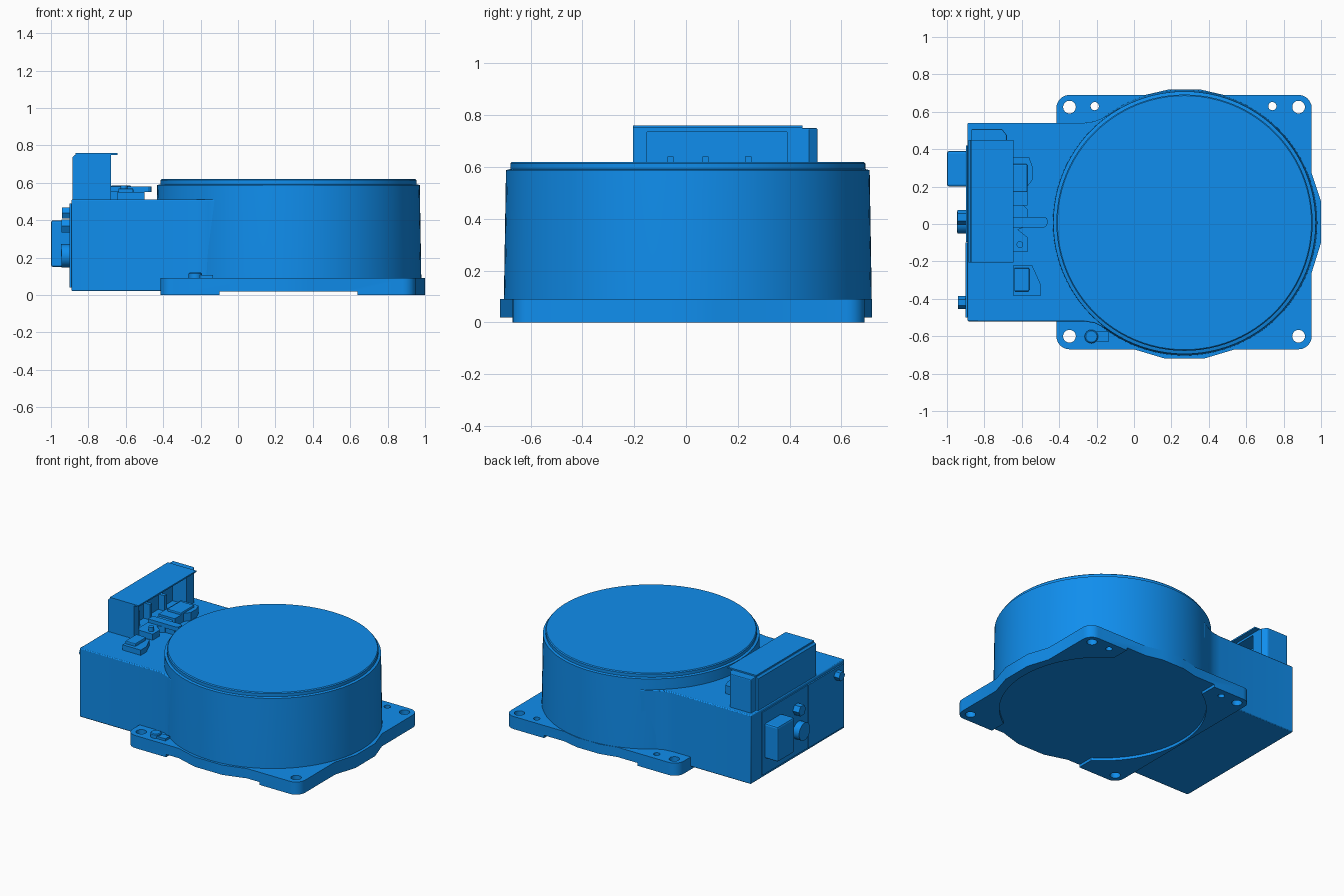
import bpy, bmesh
from math import sin, cos, pi, radians
from mathutils import Matrix

if "Cube" in bpy.data.objects:
    bpy.data.objects.remove(bpy.data.objects["Cube"])

CX, CY = 0.27, 0.007         # drum axis
BLUE = bpy.data.materials.new("blue_paint")
BLUE.diffuse_color = (0.005, 0.27, 0.85, 1.0)
BLUE.use_nodes = True
BLUE.node_tree.nodes["Principled BSDF"].inputs["Base Color"].default_value = BLUE.diffuse_color


def finish(name, bm, bevel=0.0, segs=2):
    bmesh.ops.recalc_face_normals(bm, faces=bm.faces)
    me = bpy.data.meshes.new(name)
    bm.to_mesh(me)
    bm.free()
    me.materials.append(BLUE)
    ob = bpy.data.objects.new(name, me)
    bpy.context.collection.objects.link(ob)
    if bevel:
        m = ob.modifiers.new("bevel", 'BEVEL')
        m.width, m.segments, m.limit_method = bevel, segs, 'ANGLE'
        m.angle_limit = radians(40)
    return ob


def smooth(ob):
    bpy.ops.object.select_all(action='DESELECT')
    ob.select_set(True)
    bpy.context.view_layer.objects.active = ob
    bpy.ops.object.shade_smooth_by_angle(angle=radians(30))
    return ob


def prism(name, pts, lo, hi, axis='z', bevel=0.0):
    """Extrude a profile: (x, y) along z, or (x, z) along y."""
    bm = bmesh.new()
    def at(p, t):
        return (p[0], p[1], t) if axis == 'z' else (p[0], t, p[1])
    a = [bm.verts.new(at(p, lo)) for p in pts]
    b = [bm.verts.new(at(p, hi)) for p in pts]
    bm.faces.new(a)
    bm.faces.new(b)
    n = len(pts)
    for i in range(n):
        bm.faces.new((a[i], a[(i + 1) % n], b[(i + 1) % n], b[i]))
    return finish(name, bm, bevel)


def box(name, x, y, z, bevel=0.0):
    return prism(name, [(x[0], y[0]), (x[1], y[0]), (x[1], y[1]), (x[0], y[1])], *z, bevel=bevel)


def lathe(name, prof, c, n=96):
    """Closed solid of revolution from (radius, z) pairs, capped at both ends."""
    bm = bmesh.new()
    rings = [[bm.verts.new((c[0] + r * cos(2 * pi * i / n), c[1] + r * sin(2 * pi * i / n), z))
              for i in range(n)] for r, z in prof]
    for p, q in zip(rings, rings[1:]):
        for i in range(n):
            j = (i + 1) % n
            bm.faces.new((p[i], p[j], q[j], q[i]))
    bm.faces.new(rings[0])
    bm.faces.new(rings[-1])
    return finish(name, bm)


def stud(name, x, y, z, r, n):
    """Cylinder lying along x."""
    bm = bmesh.new()
    mat = Matrix.Translation(((x[0] + x[1]) / 2, y, z)) @ Matrix.Rotation(pi / 2, 4, 'Y')
    bmesh.ops.create_cone(bm, cap_ends=True, segments=n, radius1=r, radius2=r,
                          depth=x[1] - x[0], matrix=mat)
    return smooth(finish(name, bm))


def cut(ob, cutters):
    bpy.context.view_layer.objects.active = ob
    for c in cutters:
        c.hide_render = True
        m = ob.modifiers.new("cut", 'BOOLEAN')
        m.operation, m.solver, m.object = 'DIFFERENCE', 'EXACT', c
        bpy.ops.object.modifier_apply(modifier=m.name)
        bpy.data.objects.remove(c)


# base plate: rounded square with shallow bulges around the drum
def corner(x, y, start, r=0.07):
    return [(x + r * cos(radians(start + a)), y + r * sin(radians(start + a)))
            for a in range(0, 91, 15)]


outline = (corner(-0.345, -0.60, 180)
           + [(0.0, -0.67), (0.16, -0.718), (0.38, -0.718), (0.54, -0.67)]
           + corner(0.88, -0.60, 270)
           + [(0.95, -0.26), (1.0, -0.10), (1.0, 0.12), (0.95, 0.27)]
           + corner(0.88, 0.62, 0)
           + [(0.48, 0.69), (0.36, 0.718), (0.18, 0.718), (0.06, 0.69)]
           + corner(-0.345, 0.62, 90))
plate = prism("base_plate", outline, 0.0, 0.09)
holes = [(-0.345, 0.625, 0.034), (0.88, 0.625, 0.034), (-0.345, -0.6, 0.034),
         (0.88, -0.6, 0.034), (-0.21, 0.63, 0.022), (0.74, 0.63, 0.022)]
cut(plate, [lathe("hole_cutter", [(r, -0.1), (r, 0.2)], (x, y), 24) for x, y, r in holes]
    + [lathe("recess_cutter", [(0.67, -0.1), (0.67, 0.02)], (CX, CY), 96),
       box("channel_cutter", (-0.1, 0.64), (-0.9, 0.9), (-0.1, 0.02))])
smooth(plate)

# drum with slight draft, stepped lid
smooth(lathe("drum", [(0.71, 0.05), (0.71, 0.095), (0.702, 0.588), (0.685, 0.592),
                      (0.685, 0.614), (0.679, 0.62)], (CX, CY)))

# rear housing flaring into the drum
smooth(prism("rear_housing", [(-0.89, -0.52), (-0.27, -0.52), (-0.21, -0.53), (-0.16, -0.555),
                              (-0.08, -0.60), (0.1, -0.60), (0.1, 0.62), (-0.08, 0.62),
                              (-0.16, 0.57), (-0.21, 0.549), (-0.27, 0.54), (-0.89, 0.54)],
             0.021, 0.512, bevel=0.006))

# rear connector panel
box("rear_panel_left", (-0.90, -0.88), (-0.50, -0.10), (0.04, 0.49))
box("rear_panel_right", (-0.897, -0.88), (-0.095, 0.42), (0.04, 0.49))
box("power_connector", (-1.0, -0.89), (0.20, 0.39), (0.15, 0.40), 0.012)
stud("round_connector", (-0.945, -0.89), 0.01, 0.21, 0.062, 32)
stud("hex_fitting", (-0.945, -0.89), 0.035, 0.37, 0.04, 6)
stud("corner_fitting", (-0.94, -0.89), -0.42, 0.44, 0.034, 6)

# open-fronted cable hood on the housing
hood = prism("cable_hood", [(-0.885, 0.5), (-0.68, 0.5), (-0.68, 0.75), (-0.873, 0.75),
                            (-0.885, 0.738)], -0.205, 0.45, axis='y')
cut(hood, [box("hood_cutter", (-0.79, -0.5), (-0.15, 0.39), (0.53, 0.735))])
box("hood_lip", (-0.87, -0.645), (-0.205, 0.45), (0.75, 0.76))
prism("hood_end_cap", [(-0.87, 0.44), (-0.68, 0.44), (-0.68, 0.475), (-0.705, 0.508),
                       (-0.87, 0.508)], 0.5, 0.75, bevel=0.006)
for i, y in enumerate((-0.06, 0.075, 0.24)):
    box(f"hood_rib_{i + 1}", (-0.80, -0.74), (y - 0.012, y + 0.012), (0.52, 0.64))

# release mechanism in front of the hood
prism("bracket_front", [(-0.70, -0.15), (-0.57, -0.15), (-0.57, -0.07), (-0.62, -0.03),
                        (-0.57, -0.01), (-0.57, 0.08), (-0.61, 0.12), (-0.70, 0.12)], 0.5, 0.555)
prism("bracket_back", [(-0.70, 0.10), (-0.57, 0.10), (-0.57, 0.20), (-0.54, 0.24),
                       (-0.54, 0.30), (-0.56, 0.355), (-0.70, 0.355)], 0.5, 0.57)
box("bracket_cap", (-0.68, -0.57), (0.17, 0.32), (0.55, 0.585), 0.006)
prism("lever", [(-0.70, -0.018), (-0.48, -0.018), (-0.465, -0.008), (-0.462, 0.012),
                (-0.465, 0.03), (-0.48, 0.038), (-0.70, 0.038)], 0.55, 0.58)
box("lever_post", (-0.60, -0.50), (-0.005, 0.025), (0.5, 0.56))
smooth(lathe("bracket_pin", [(0.018, 0.53), (0.018, 0.585)], (-0.61, -0.11), 16))
prism("clip_block", [(-0.645, -0.385), (-0.50, -0.385), (-0.50, -0.32), (-0.545, -0.22),
                     (-0.645, -0.22)], 0.5, 0.55)
box("clip_block_tab", (-0.64, -0.56), (-0.36, -0.235), (0.54, 0.57), 0.006)

# grounding terminal on the plate
smooth(lathe("ground_screw", [(0.036, 0.08), (0.036, 0.115), (0.03, 0.12)], (-0.228, -0.602), 24))
box("ground_lug", (-0.225, -0.135), (-0.628, -0.575), (0.08, 0.106))
